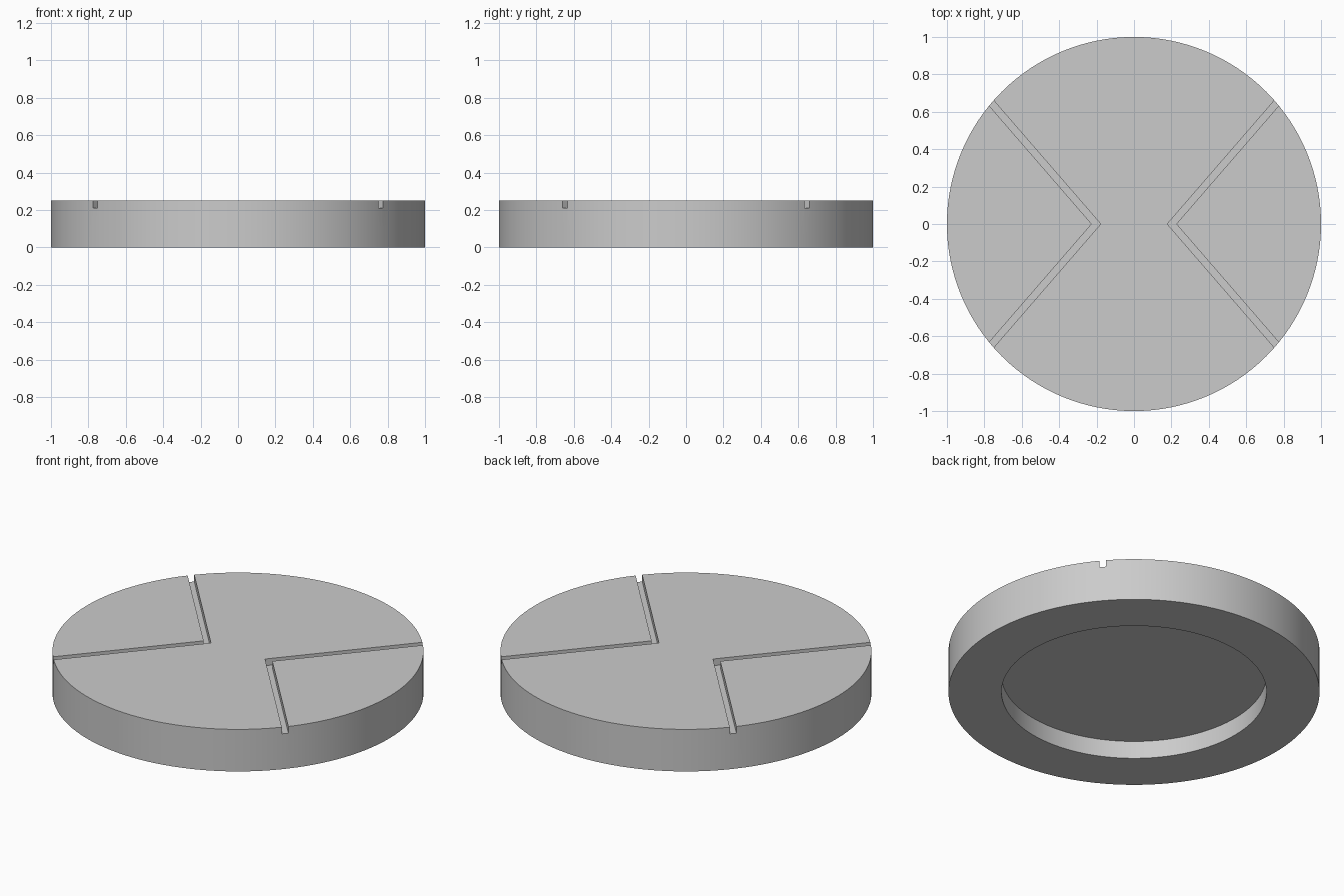
import bpy, bmesh, math

if "Cube" in bpy.data.objects:
    bpy.data.objects.remove(bpy.data.objects["Cube"])

HEIGHT = 0.25
RECESS_RADIUS, RECESS_DEPTH = 0.714, 0.105
GROOVE_DEPTH = 0.04
TIP, INNER_TIP = 0.178, 0.226      # groove corner, both sides of the slot
SLOPE = 0.66 / 0.572               # direction of the groove arms
REACH = 1.2                        # arm length in x, past the rim

grey = bpy.data.materials.new("light_grey")
grey.use_nodes = True
grey.diffuse_color = (0.6, 0.6, 0.6, 1)
grey.node_tree.nodes["Principled BSDF"].inputs["Base Color"].default_value = (0.6, 0.6, 0.6, 1)


def prism(name, outline, z0, z1):
    """Extrude a flat outline between two heights."""
    bm = bmesh.new()
    face = bm.faces.new([bm.verts.new((x, y, z0)) for x, y in outline])
    top = bmesh.ops.extrude_face_region(bm, geom=[face])["geom"]
    bmesh.ops.translate(bm, vec=(0, 0, z1 - z0),
                        verts=[v for v in top if isinstance(v, bmesh.types.BMVert)])
    bmesh.ops.recalc_face_normals(bm, faces=bm.faces)
    mesh = bpy.data.meshes.new(name)
    bm.to_mesh(mesh)
    bm.free()
    mesh.materials.append(grey)
    obj = bpy.data.objects.new(name, mesh)
    bpy.context.collection.objects.link(obj)
    return obj


def circle(radius, count=128):
    return [(radius * math.cos(math.tau * i / count), radius * math.sin(math.tau * i / count))
            for i in range(count)]


def chevron(side):
    """V-shaped slot outline opening towards the given side."""
    rise = REACH * SLOPE
    points = [(TIP, 0), (TIP + REACH, rise), (INNER_TIP + REACH, rise),
              (INNER_TIP, 0), (INNER_TIP + REACH, -rise), (TIP + REACH, -rise)]
    return [(side * x, y) for x, y in points]


# Solid disc, with cutters for the underside recess and the two grooves
disc = prism("disc", circle(1), 0, HEIGHT)
cutters = [prism("recess_cutter", circle(RECESS_RADIUS), -0.1, RECESS_DEPTH)]
for label, side in (("left", 1), ("right", -1)):
    cutters.append(prism(label + "_groove_cutter", chevron(side), HEIGHT - GROOVE_DEPTH, HEIGHT + 0.1))

bpy.ops.object.select_all(action="DESELECT")
disc.select_set(True)
bpy.context.view_layer.objects.active = disc
for cutter in cutters:
    cut = disc.modifiers.new(cutter.name, "BOOLEAN")
    cut.operation, cut.solver, cut.object = "DIFFERENCE", "EXACT", cutter
    bpy.ops.object.modifier_apply(modifier=cut.name)
    bpy.data.objects.remove(cutter)

bpy.ops.object.shade_smooth_by_angle(angle=math.radians(30))
